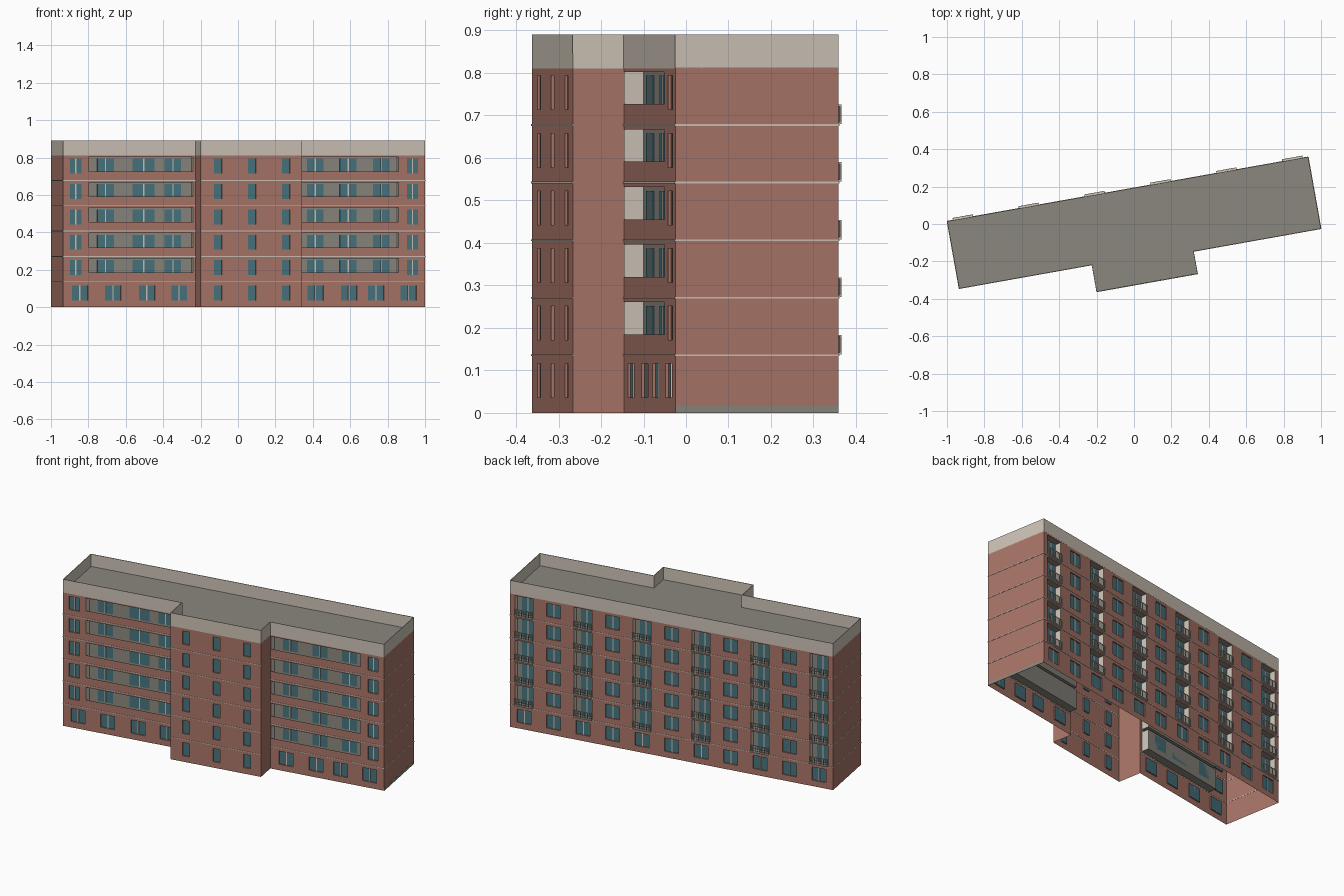
import bpy, bmesh, math
from mathutils import Vector

cube = bpy.data.objects.get("Cube")
if cube:
    bpy.data.objects.remove(cube)

ANGLE = math.radians(10.1)
FLOOR, ROOF, TOP = 0.1355, 0.813, 0.89
SILL, HEAD = 0.036, 0.116


def material(name, rgb):
    m = bpy.data.materials.new(name)
    m.use_nodes = True
    m.diffuse_color = (*rgb, 1)
    m.node_tree.nodes["Principled BSDF"].inputs["Base Color"].default_value = (*rgb, 1)
    return m


brick = material("red_brick", (0.40, 0.18, 0.14))
cream = material("cream_plaster", (0.61, 0.55, 0.47))
grey = material("grey_concrete", (0.26, 0.245, 0.21))
glass = material("teal_glass", (0.065, 0.175, 0.215))

# One mesh per kind of part
PARTS = {"brick_walls": brick, "window_reveals": brick, "window_panes": glass,
         "window_mullions": cream, "recess_sides": cream, "recess_backs": grey,
         "recess_slabs": grey, "floor_bands": cream, "balcony_rails": cream,
         "plinth": grey, "roof": grey, "parapet": cream}
meshes = {name: bmesh.new() for name in PARTS}


def face(part, points):
    bm = meshes[part]
    return bm.faces.new([bm.verts.new(p) for p in points])


class Wall:
    """A wall between two plan points: s runs along it, z up, d inward."""

    def __init__(self, start, end):
        self.start = Vector((*start, 0))
        run = Vector((*end, 0)) - self.start
        self.length = run.length
        self.along = run.normalized()
        self.inward = Vector((-self.along.y, self.along.x, 0))
        self.holes = []

    def pt(self, s, z, d=0):
        return self.start + self.along * s + self.inward * d + Vector((0, 0, z))

    def span(self, u, width):
        s = (u - self.start.x) * self.along.x
        return s - width / 2, s + width / 2

    def sides(self, s0, s1, z0, z1, d0, d1):
        a, b, c, d = [self.pt(s, z, d0) for s, z in ((s0, z0), (s1, z0), (s1, z1), (s0, z1))]
        e, f, g, h = [self.pt(s, z, d1) for s, z in ((s0, z0), (s1, z0), (s1, z1), (s0, z1))]
        return {"front": (a, b, c, d), "back": (f, e, h, g), "left": (e, a, d, h),
                "right": (b, f, g, c), "top": (d, c, g, h), "bottom": (e, f, b, a)}

    def box(self, part, *dims):
        for points in self.sides(*dims).values():
            face(part, points)

    def recess(self, s0, s1, z0, z1, depth, side, back, slab):
        quads = self.sides(s0, s1, z0, z1, 0, depth)
        for key, part in (("left", side), ("right", side), ("back", back),
                          ("top", slab), ("bottom", slab)):
            face(part, quads[key][::-1])

    def mullion(self, s0, s1, z0, z1, d):
        mid = (s0 + s1) / 2
        self.box("window_mullions", mid - 0.003, mid + 0.003, z0, z1, d - 0.003, d)

    def window(self, u, width, level, split=True):
        s0, s1 = self.span(u, width)
        z0, z1 = level * FLOOR + SILL, level * FLOOR + HEAD
        self.holes.append((s0, s1, z0, z1))
        self.recess(s0, s1, z0, z1, 0.007, "window_reveals", "window_panes", "window_reveals")
        if split:
            self.mullion(s0, s1, z0, z1, 0.007)

    def loggia(self, u0, u1, level, sill, depth, panes):
        s0, s1 = self.span((u0 + u1) / 2, u1 - u0)
        base = level * FLOOR
        self.holes.append((s0, s1, base + sill, base + 0.125))
        self.recess(s0, s1, base + 0.005, base + 0.125, depth,
                    "recess_sides", "recess_backs", "recess_slabs")
        for u, width in panes:
            p0, p1 = self.span(u, width)
            z0, z1 = base + min(sill, SILL), base + HEAD
            self.box("window_panes", p0, p1, z0, z1, depth - 0.003, depth)
            self.mullion(p0, p1, z0, z1, depth - 0.003)

    def rail(self, u, width, level):
        s0, s1 = self.span(u, width)
        z0, z1, out = level * FLOOR + 0.002, level * FLOOR + 0.048, -0.012
        self.box("balcony_rails", s0, s1, z0, z0 + 0.005, out, 0)
        self.box("balcony_rails", s0, s1, z1 - 0.004, z1, out, out + 0.003)
        for i in range(11):
            s = s0 + (s1 - s0 - 0.003) * i / 10
            self.box("balcony_rails", s, s + 0.003, z0, z1, out, out + 0.003)
        for s in (s0, s1 - 0.003):
            self.box("balcony_rails", s, s + 0.003, z1 - 0.004, z1, out, 0)

    def bands(self):
        for level in range(1, 6):
            z = level * FLOOR
            self.box("floor_bands", 0, self.length, z - 0.002, z + 0.002, -0.002, 0.001)

    def sheet(self):
        ss = sorted({0, self.length, *[v for h in self.holes for v in h[:2]]})
        zs = sorted({0, ROOF, *[v for h in self.holes for v in h[2:]]})
        for z0, z1 in zip(zs, zs[1:]):
            for s0, s1 in zip(ss, ss[1:]):
                s, z = (s0 + s1) / 2, (z0 + z1) / 2
                if not any(h[0] < s < h[1] and h[2] < z < h[3] for h in self.holes):
                    face("brick_walls", [self.pt(s0, z0), self.pt(s1, z0),
                                         self.pt(s1, z1), self.pt(s0, z1)])


# Plan outline, counter-clockwise from the front corner of the -x wing
PLAN = [(-0.981, -0.176), (-0.261, -0.176), (-0.261, -0.322), (0.289, -0.322),
        (0.289, -0.2), (0.98, -0.2), (0.98, 0.19), (-0.981, 0.19)]
walls = [Wall(a, b) for a, b in zip(PLAN, PLAN[1:] + PLAN[:1])]
right_wing, core_side_a, core, core_side_b, left_wing, left_end, rear, right_end = walls

# Ground floor windows
for u in (-0.89, -0.71, -0.526, -0.35):
    right_wing.window(u, 0.086, 0)
for u in (0.385, 0.567, 0.714, 0.89):
    left_wing.window(u, 0.086, 0)

# Stair core windows
for level in range(6):
    for u in (-0.166, 0.018, 0.203):
        core.window(u, 0.043, level, split=False)

# Upper floors of both wings: one small window and a long loggia
for level in range(1, 6):
    right_wing.window(-0.912, 0.064, level)
    right_wing.loggia(-0.841, -0.276, level, 0.049, 0.046,
                      [(-0.743, 0.09), (-0.536, 0.12), (-0.377, 0.09)])
    left_wing.window(0.913, 0.06, level)
    left_wing.loggia(0.294, 0.835, level, 0.049, 0.046,
                     [(0.391, 0.09), (0.57, 0.09), (0.75, 0.09)])

# Rear: windows alternate with railed balconies
for i in range(-5, 6):
    u = i * 0.179
    for level in range(6):
        if level and i % 2:
            rear.loggia(u - 0.055, u + 0.055, level, 0.005, 0.035, [(u - 0.01, 0.075)])
            rear.rail(u, 0.11, level)
        else:
            rear.window(u, 0.086, level)

for wall in walls:
    wall.sheet()
    if wall not in (core_side_a, core_side_b):
        wall.bands()
left_end.box("plinth", 0, left_end.length, 0, 0.016, -0.001, 0.001)

# Roof deck and thin parapet
face("roof", [(x, y, ROOF + 0.002) for x, y in PLAN])
for wall in walls:
    face("parapet", [wall.pt(0, ROOF - 0.003, -0.0005), wall.pt(wall.length, ROOF - 0.003, -0.0005),
                     wall.pt(wall.length, TOP, -0.0005), wall.pt(0, TOP, -0.0005)])

for name, bm in meshes.items():
    bmesh.ops.remove_doubles(bm, verts=bm.verts, dist=0.0012 if name == "parapet" else 0.00001)
    mesh = bpy.data.meshes.new(name)
    bm.to_mesh(mesh)
    bm.free()
    mesh.materials.append(PARTS[name])
    obj = bpy.data.objects.new(name, mesh)
    obj.rotation_euler.z = ANGLE
    bpy.context.collection.objects.link(obj)
    if name == "parapet":
        solid = obj.modifiers.new("thickness", "SOLIDIFY")
        solid.thickness = 0.005
        solid.offset = -1
